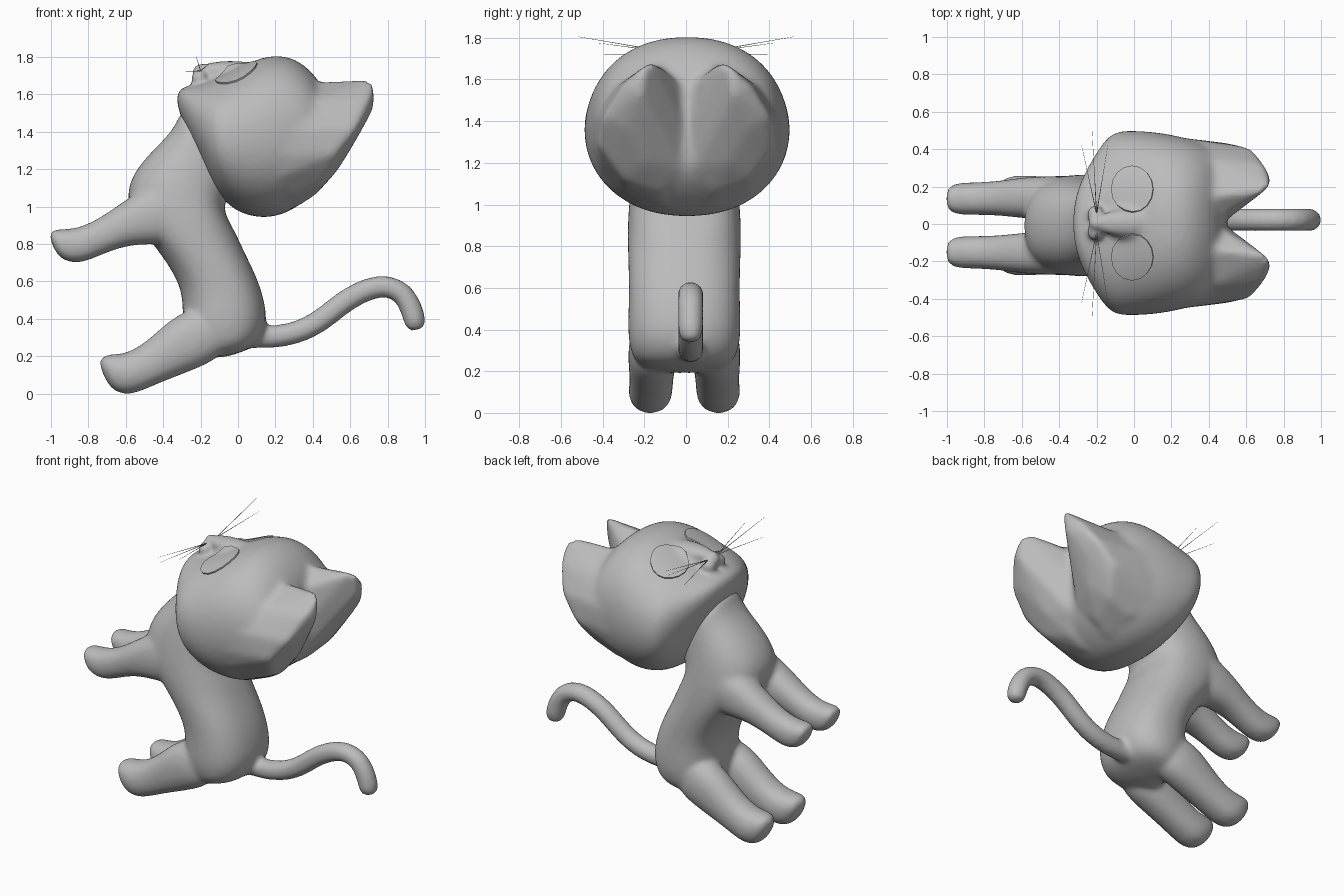
import bpy, bmesh, math
from mathutils import Vector

if "Cube" in bpy.data.objects:
    bpy.data.objects.remove(bpy.data.objects["Cube"])

grey = bpy.data.materials.new("soft grey")
grey.diffuse_color = (0.5, 0.5, 0.5, 1)
grey.use_nodes = True
grey.node_tree.nodes["Principled BSDF"].inputs["Base Color"].default_value = grey.diffuse_color


def make(name, bm, smooth=True):
    bmesh.ops.recalc_face_normals(bm, faces=bm.faces[:])
    me = bpy.data.meshes.new(name)
    bm.to_mesh(me)
    bm.free()
    me.materials.append(grey)
    for p in me.polygons:
        p.use_smooth = smooth
    ob = bpy.data.objects.new(name, me)
    bpy.context.collection.objects.link(ob)
    return ob


def loft(name, rings, y0=0.0, power=2.0, seg=20):
    """Skin of rings (upper x, upper z, lower x, lower z, half width, y offset)."""
    bm = bmesh.new()
    loops = []
    for ax, az, bx, bz, w, dy in rings:
        mid = Vector(((ax + bx) / 2, y0 + dy, (az + bz) / 2))
        up = Vector((ax - bx, 0, az - bz)) / 2
        loop = []
        for i in range(seg):
            t = 2 * math.pi * i / seg
            c, s = math.cos(t), math.sin(t)
            c = math.copysign(abs(c) ** (2 / power), c)
            s = math.copysign(abs(s) ** (2 / power), s)
            loop.append(bm.verts.new(mid + up * s + Vector((0, w * c, 0))))
        loops.append(loop)
    for a, b in zip(loops, loops[1:]):
        for i in range(seg):
            j = (i + 1) % seg
            bm.faces.new((a[i], a[j], b[j], b[i]))
    bm.faces.new(loops[0])
    bm.faces.new(loops[-1])
    ob = make(name, bm)
    ob.modifiers.new("round", 'SUBSURF').levels = 2
    return ob


def ball(name, loc, size):
    bm = bmesh.new()
    bmesh.ops.create_uvsphere(bm, u_segments=20, v_segments=12, radius=1)
    for v in bm.verts:
        v.co = Vector([p + c * s for p, c, s in zip(loc, v.co, size)])
    return make(name, bm)


def fuse(name, parts, voxel, repeat):
    """Join the parts into one continuous soft skin."""
    bpy.ops.object.select_all(action='DESELECT')
    for p in parts:
        p.select_set(True)
    bpy.context.view_layer.objects.active = parts[0]
    bpy.ops.object.convert(target='MESH')
    bpy.ops.object.join()
    ob = bpy.context.view_layer.objects.active
    ob.name = name
    r = ob.modifiers.new("skin", 'REMESH')
    r.mode = 'VOXEL'
    r.voxel_size = voxel
    r.use_smooth_shade = True
    s = ob.modifiers.new("soften", 'SMOOTH')
    s.factor = 0.5
    s.iterations = repeat
    return ob


# Torso, from neck to rump
YB = -0.008
body = [loft("torso", [
    (-0.305, 1.575, 0.02, 1.15, 0.20, 0), (-0.32, 1.43, -0.07, 1.03, 0.22, 0),
    (-0.475, 1.29, -0.075, 0.97, 0.25, 0), (-0.595, 1.14, -0.01, 0.86, 0.27, 0),
    (-0.60, 0.97, 0.035, 0.76, 0.277, 0), (-0.42, 0.76, 0.085, 0.66, 0.272, 0),
    (-0.30, 0.57, 0.13, 0.55, 0.268, 0), (-0.30, 0.44, 0.158, 0.42, 0.275, 0),
    (-0.29, 0.30, 0.147, 0.33, 0.27, 0), (-0.21, 0.16, 0.08, 0.225, 0.22, 0)],
    YB, 2.4)]

# Legs, mirrored left and right
front = [(-.28, 1.14, -.22, .85, .10, .15), (-.45, 1.13, -.40, .79, .12, .148),
         (-.62, 1.025, -.56, .80, .112, .148), (-.75, .93, -.70, .755, .092, .146),
         (-.88, .875, -.83, .695, .088, .143), (-.98, .885, -.91, .70, .088, .143),
         (-1.022, .86, -.97, .735, .065, .143)]
hind = [(-.13, .48, -.03, .22, .11, .15), (-.33, .435, -.22, .13, .12, .154),
        (-.46, .30, -.36, .08, .107, .157), (-.60, .205, -.49, .024, .105, .16),
        (-.705, .217, -.59, -.016, .108, .165), (-.757, .18, -.69, .02, .07, .165)]
for label, rings in (("front_leg", front), ("hind_leg", hind)):
    for s in (-1, 1):
        body.append(loft(label, [r[:5] + (s * r[5],) for r in rings], YB, 2.3))

# Tail, a bent tube
path = [Vector(p) for p in ((0, .305), (.13, .3), (.25, .308), (.37, .345), (.47, .41),
                            (.57, .495), (.68, .555), (.78, .58), (.875, .55),
                            (.925, .465), (.945, .39), (.957, .335))]
tail = []
for i, p in enumerate(path):
    d = (path[min(i + 1, len(path) - 1)] - path[max(i - 1, 0)]).normalized()
    r = 0.048 if i == len(path) - 1 else 0.062
    n = Vector((-d.y, d.x)) * r
    tail.append((p.x + n.x, p.y + n.y, p.x - n.x, p.y - n.y, r, 0))
body.append(loft("tail", tail, 0.022))
fuse("body", body, 0.016, 10)

# Head, thrown back so that the face looks up
YH = 0.005
skull = [loft("skull", [
    (-.33, 1.615, -.325, 1.53, .09, 0), (-.29, 1.645, -.285, 1.43, .23, 0),
    (-.21, 1.655, -.20, 1.25, .375, 0), (-.14, 1.68, -.13, 1.09, .475, 0),
    (-.08, 1.705, -.07, 1.025, .497, 0),
    (0, 1.74, 0, .965, .497, 0), (.12, 1.802, .12, .932, .49, 0),
    (.24, 1.815, .24, .95, .468, 0), (.34, 1.775, .34, 1.01, .44, 0),
    (.43, 1.685, .43, 1.09, .40, 0), (.49, 1.57, .50, 1.20, .29, 0)], YH, 2.2, 28)]
skull.append(ball("nose_bridge", (-.04, YH, 1.73), (.19, .075, .05)))

# Ears, broad wedges that make up the back of the head with a groove between
ear_points = [(.70, .17, 1.685), (.735, .21, 1.66), (.735, .22, 1.54), (.70, .31, 1.57),
              (.635, .40, 1.42), (.64, .30, 1.37), (.52, .425, 1.28), (.50, .15, 1.655),
              (.40, .14, 1.67), (.38, .35, 1.56), (.18, .465, 1.42), (.20, .46, 1.27),
              (.46, .02, 1.57), (.515, .03, 1.40), (.48, .03, 1.17), (.41, .12, 1.055),
              (.54, .20, 1.20), (.46, .31, 1.12), (.50, .37, 1.20),
              (.30, .10, .985), (.28, .30, 1.045), (.22, .42, 1.16)]
for s in (-1, 1):
    bm = bmesh.new()
    for x, y, z in ear_points:
        bm.verts.new((x, YH + s * y, z))
    out = bmesh.ops.convex_hull(bm, input=bm.verts[:])
    spare = {e for e in out["geom_interior"] + out["geom_unused"]
             if isinstance(e, bmesh.types.BMVert)}
    bmesh.ops.delete(bm, geom=list(spare), context='VERTS')
    skull.append(make("ear", bm))
skull = fuse("skull", skull, 0.016, 14)

# Muzzle with nose and two whisker pads
head = [skull, ball("nose", (-.19, YH, 1.712), (.055, .045, .052))]
for s in (-1, 1):
    head.append(ball("whisker_pad", (-.205, YH + s * .045, 1.685), (.045, .05, .045)))
head = fuse("head", head, 0.014, 3)

# Eyes, thin plates lying on the face
for s in (-1, 1):
    bm = bmesh.new()
    bmesh.ops.create_circle(bm, cap_ends=True, cap_tris=True, segments=16, radius=1)
    for v in bm.verts:
        v.co = (v.co.x * .112 - .008, v.co.y * .124 + YH + s * .18, 2.0)
    eye = make("eye", bm)
    if eye.data.polygons[0].normal.z < 0:
        eye.data.flip_normals()
    sub = eye.modifiers.new("divide", 'SUBSURF')
    sub.subdivision_type = 'SIMPLE'
    sub.levels = sub.render_levels = 3
    wrap = eye.modifiers.new("lay", 'SHRINKWRAP')
    wrap.target = head
    wrap.wrap_method = 'PROJECT'
    wrap.use_project_z = True
    wrap.use_negative_direction = True
    wrap.use_positive_direction = False
    wrap.wrap_mode = 'ABOVE_SURFACE'
    wrap.offset = 0.0
    plate = eye.modifiers.new("plate", 'SOLIDIFY')
    plate.thickness = 0.009
    plate.offset = 1
    rim = eye.modifiers.new("rim", 'EDGE_SPLIT')
    rim.split_angle = math.radians(50)

# Whiskers, three on each side
for s in (-1, 1):
    for tip in ((-.28, .42, 1.72), (-.225, .515, 1.805), (-.14, .42, 1.775)):
        a = Vector((-.20, YH + s * .05, 1.725))
        b = Vector((tip[0], s * tip[1], tip[2]))
        bm = bmesh.new()
        bmesh.ops.create_cone(bm, cap_ends=True, segments=6, radius1=.0025,
                              radius2=.0006, depth=(b - a).length)
        m = (b - a).to_track_quat('Z', 'Y').to_matrix().to_4x4()
        m.translation = (a + b) / 2
        bm.transform(m)
        make("whisker", bm)
